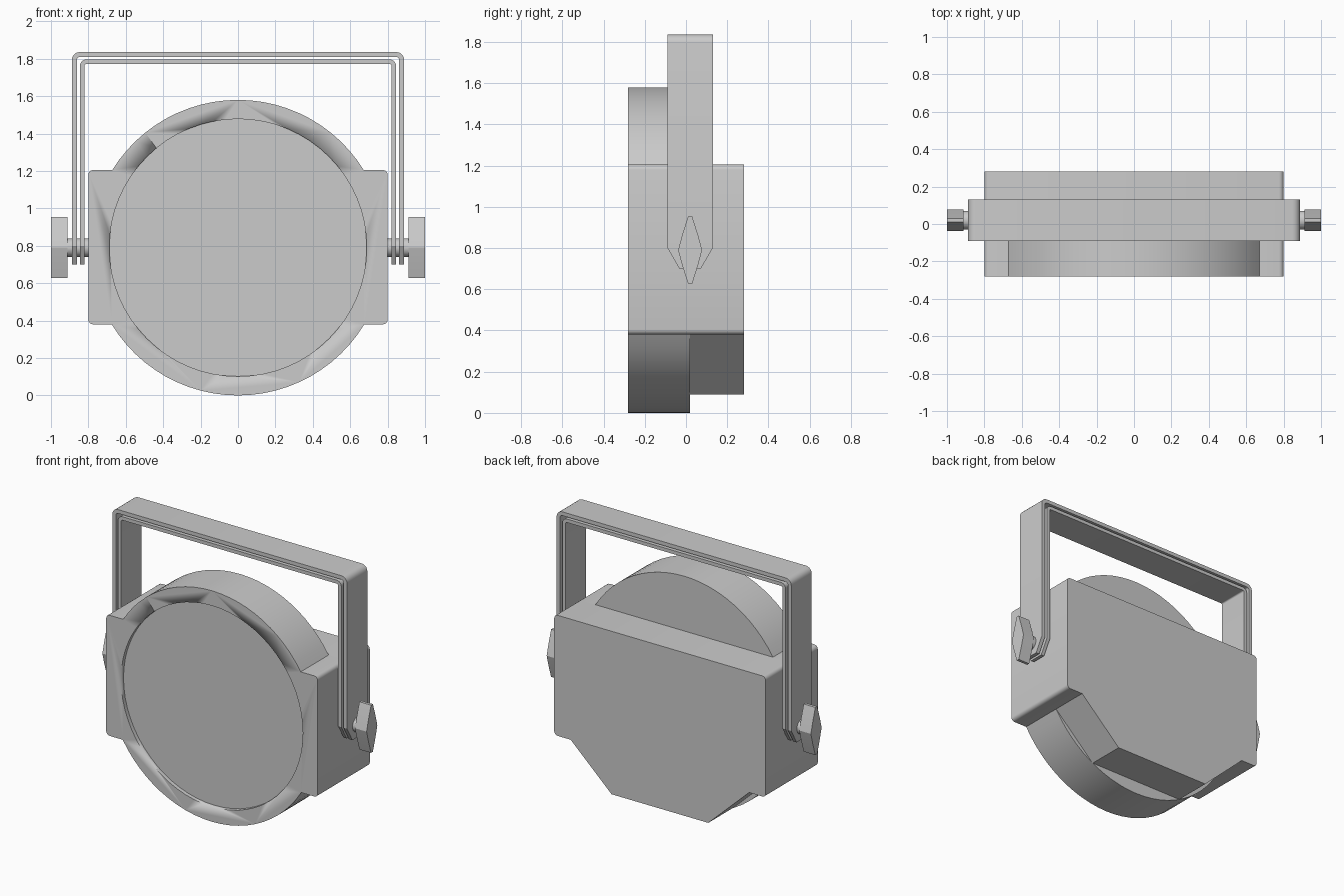
import bpy, bmesh
from math import sin, cos, pi, atan2

if "Cube" in bpy.data.objects:
    bpy.data.objects.remove(bpy.data.objects["Cube"])

CZ, R = 0.79, 0.79          # lamp centre height and rim radius
TOP, BOT, W = 1.205, 0.38, 0.80


def finish(name, bm):
    bmesh.ops.recalc_face_normals(bm, faces=bm.faces)
    me = bpy.data.meshes.new(name)
    bm.to_mesh(me)
    bm.free()
    ob = bpy.data.objects.new(name, me)
    bpy.context.collection.objects.link(ob)
    bpy.ops.object.select_all(action='DESELECT')
    ob.select_set(True)
    bpy.context.view_layer.objects.active = ob
    bpy.ops.object.shade_smooth_by_angle(angle=0.5)
    return ob


def prism(name, pts, lo, hi, axis='y'):
    """Extrude a closed outline: (x, z) along y, or (y, z) along x."""
    bm = bmesh.new()
    place = (lambda p, d: (p[0], d, p[1])) if axis == 'y' else (lambda p, d: (d, p[0], p[1]))
    a = [bm.verts.new(place(p, lo)) for p in pts]
    b = [bm.verts.new(place(p, hi)) for p in pts]
    bm.faces.new(a)
    bm.faces.new(b[::-1])
    for i in range(len(pts)):
        j = (i + 1) % len(pts)
        bm.faces.new((a[i], a[j], b[j], b[i]))
    return finish(name, bm)


def arc(cx, cz, r, a0, a1, n):
    return [(cx + r * cos(a0 + (a1 - a0) * i / n), cz + r * sin(a0 + (a1 - a0) * i / n))
            for i in range(n + 1)]


def circle(cx, cz, r, n):
    return arc(cx, cz, r, 0, 2 * pi, n)[:-1]


def mirror_x(pts):
    return [(-x, z) for x, z in reversed(pts)]


# Front housing: round rim merged with rectangular side cheeks
t_x = (R**2 - (TOP - CZ)**2) ** 0.5
b_x = (R**2 - (CZ - BOT)**2) ** 0.5
t_a, b_a = atan2(TOP - CZ, t_x), atan2(BOT - CZ, b_x)
c = 0.025
right_side = (arc(W - c, BOT + c, c, -pi / 2, 0, 4) + arc(W - c, TOP - c, c, 0, pi / 2, 4))
outline = (right_side + arc(0, CZ, R, t_a, pi - t_a, 24) + mirror_x(right_side)
           + arc(0, CZ, R, pi - b_a, 2 * pi + b_a, 24))
front = prism("front_housing", outline, -0.282, 0.02)

# Shallow round recess for the lens
cutter = prism("lens_cutter", circle(0, CZ, 0.688, 64), -0.4, -0.255)
cutter.hide_render = True
mod = front.modifiers.new("lens_recess", 'BOOLEAN')
mod.operation, mod.solver, mod.object = 'DIFFERENCE', 'EXACT', cutter
bpy.context.view_layer.objects.active = front
bpy.ops.object.modifier_apply(modifier=mod.name)
bpy.data.objects.remove(cutter)

# Rear housing: box with a tapered lower section
low = (R**2 - 0.70**2) ** 0.5
prism("rear_housing", right_side + mirror_x(right_side) + [(-b_x, BOT), (-low, 0.09),
      (low, 0.09), (b_x, BOT)], 0.02, 0.282)


# Two nested handle straps with tapered ends
def strap(name, xo, zo, th, r):
    half = []
    for (x, z, hw) in ((xo, 0.70, 0.052), (xo, 0.80, 0.11)):
        half.append(((x, z), (x - th, z), hw))
    outer = arc(xo - r, zo - r, r, 0, pi / 2, 5)
    ri = r - th
    inner = arc(xo - r, zo - r, ri, 0, pi / 2, 5)
    half += [(o, i, 0.11) for o, i in zip(outer, inner)]
    full = half + [((-o[0], o[1]), (-i[0], i[1]), hw) for o, i, hw in reversed(half)]
    bm = bmesh.new()
    rings = [[bm.verts.new((p[0], 0.02 + s * hw, p[1]))
              for p, s in ((o, -1), (o, 1), (i, 1), (i, -1))] for o, i, hw in full]
    for a, b in zip(rings, rings[1:]):
        for k in range(4):
            m = (k + 1) % 4
            bm.faces.new((a[k], a[m], b[m], b[k]))
    bm.faces.new(rings[0])
    bm.faces.new(rings[-1][::-1])
    return finish(name, bm)


strap("outer_handle_strap", 0.888, 1.836, 0.026, 0.042)
strap("inner_handle_strap", 0.845, 1.796, 0.024, 0.034)

# Pivot bolts and wing knobs on both sides
wing = [(0.010, 0.163), (0.038, 0.075), (0.058, 0.0), (0.038, -0.075), (0.010, -0.163)]
wing += [(-y, z) for y, z in reversed(wing)]
wing = [(0.02 + y, CZ + z) for y, z in wing]
for side, s in (("right", 1), ("left", -1)):
    prism(side + "_pivot_bolt", circle(0.02, CZ, 0.05, 24), s * 0.79, s * 0.93, 'x')
    prism(side + "_wing_knob", wing, s * 0.912, s * 1.0, 'x')
